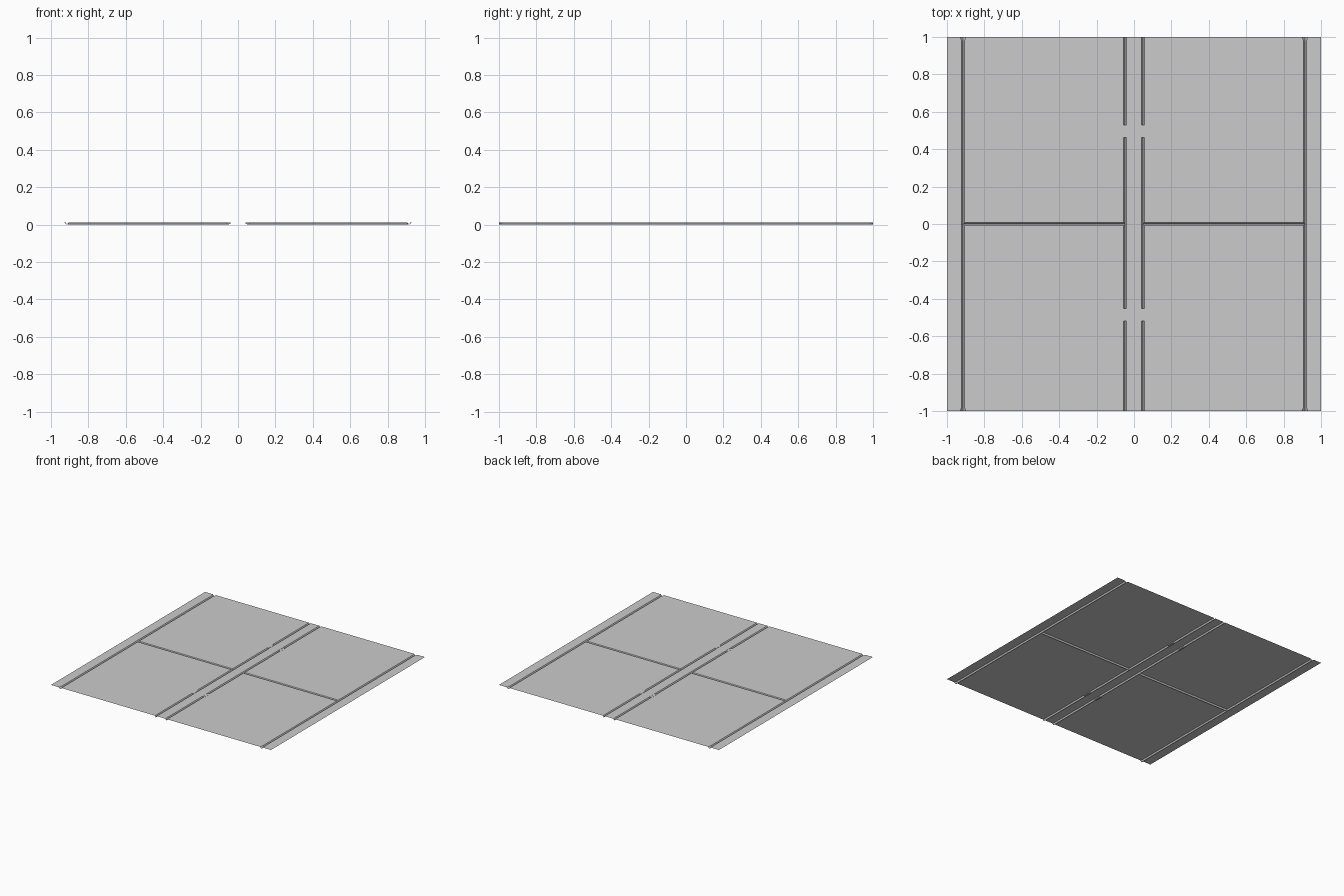
import bpy, bmesh

if "Cube" in bpy.data.objects:
    bpy.data.objects.remove(bpy.data.objects["Cube"])

TOP = 0.012      # sheet level; groove bottoms sit on z = 0
HALF = 0.008     # half width of a V groove
INNER, OUTER = 0.047, 0.914


def add_object(name, bm):
    mesh = bpy.data.meshes.new(name)
    bm.to_mesh(mesh)
    bm.free()
    ob = bpy.data.objects.new(name, mesh)
    bpy.context.collection.objects.link(ob)
    return ob


# Floor sheet: one grid whose groove centre lines are pushed down
half_x = [INNER - HALF, INNER, INNER + HALF, OUTER - HALF, OUTER, OUTER + HALF, 1.0]
xs = [-x for x in reversed(half_x)] + half_x
ys = [-1, -0.98, -HALF, 0, HALF, 0.98, 1]


def level(x, y):
    a = abs(x)
    long_groove = a in (INNER, OUTER)
    cross_groove = y == 0 and INNER <= a <= OUTER
    return 0.0 if long_groove or cross_groove else TOP


def flare(x, y):
    # outer grooves widen at both open ends
    if abs(y) == 1 and 0.9 < abs(x) < 0.99:
        s = 1 if x > 0 else -1
        return s * (OUTER + (abs(x) - OUTER) * 2)
    return x


bm = bmesh.new()
grid = [[bm.verts.new((flare(x, y), y, level(x, y))) for x in xs] for y in ys]
for j in range(len(ys) - 1):
    for i in range(len(xs) - 1):
        q = [grid[j][i], grid[j][i + 1], grid[j + 1][i + 1], grid[j + 1][i]]
        high = [k for k in range(4) if q[k].co.z > TOP / 2]
        if len(high) == 1:          # mitre where grooves meet
            k = high[0]
            r = q[k:] + q[:k]
            bm.faces.new(r[:3])
            bm.faces.new((r[0], r[2], r[3]))
        else:
            bm.faces.new(q)
add_object("grooved_floor_sheet", bm)

# Small bridging tabs over the inner grooves
for side, label in ((-1, "left"), (1, "right")):
    for y, end in ((0.495, "back"), (-0.485, "front")):
        bm = bmesh.new()
        bmesh.ops.create_cube(bm, size=1)
        bmesh.ops.scale(bm, vec=(0.02, 0.066, 0.008), verts=bm.verts)
        bmesh.ops.translate(bm, vec=(side * 0.051, y, TOP - 0.0035), verts=bm.verts)
        add_object(f"groove_tab_{label}_{end}", bm)
